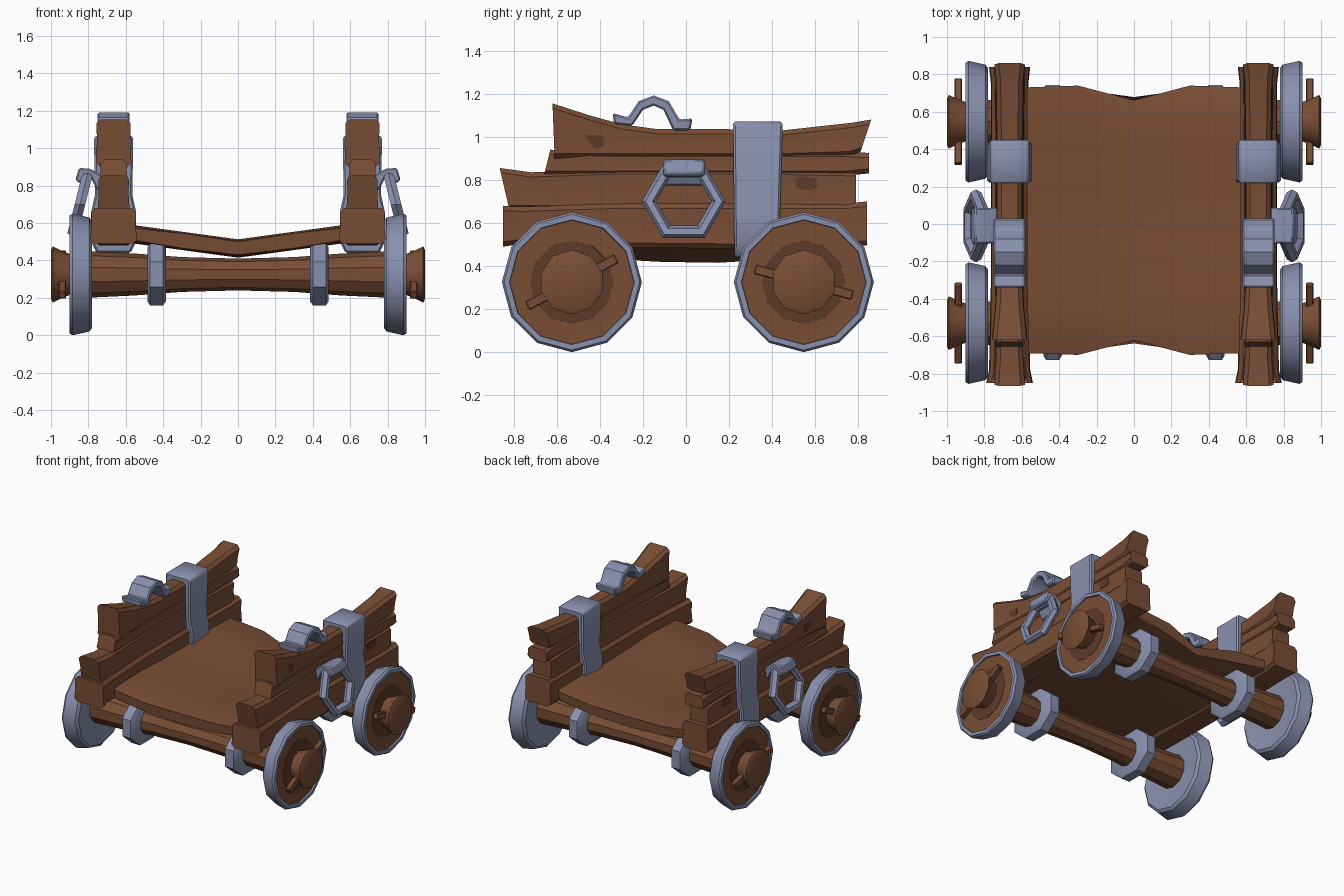
import bpy, bmesh
from math import sin, cos, pi, radians
from mathutils import Vector

if "Cube" in bpy.data.objects:
    bpy.data.objects.remove(bpy.data.objects["Cube"])


def material(name, rgb):
    m = bpy.data.materials.new(name)
    m.diffuse_color = (*rgb, 1)
    m.use_nodes = True
    m.node_tree.nodes["Principled BSDF"].inputs["Base Color"].default_value = m.diffuse_color
    return m


WOOD = material("wood", (0.19, 0.075, 0.035))
DARK = material("dark_wood", (0.11, 0.043, 0.022))
IRON = material("iron", (0.25, 0.28, 0.42))
WALL_X = 0.665


def loft(name, sections, mat, closed=False, mirror=True, bevel=0.0):
    """Skin a list of equal-length point loops; mirrored copies across x."""
    bm = bmesh.new()
    rings = [[bm.verts.new(p) for p in s] for s in sections]
    n = len(rings[0])
    pairs = list(zip(rings, rings[1:]))
    if closed:
        pairs.append((rings[-1], rings[0]))
    else:
        bm.faces.new(rings[0])
        bm.faces.new(rings[-1])
    for a, b in pairs:
        for i in range(n):
            j = (i + 1) % n
            bm.faces.new((a[i], a[j], b[j], b[i]))
    bmesh.ops.recalc_face_normals(bm, faces=bm.faces)
    if bevel:
        edges = [e for e in bm.edges if e.calc_face_angle(0) > 0.9]
        bmesh.ops.bevel(bm, geom=edges, offset=bevel, segments=1, affect='EDGES')
    if mirror:
        geo = bmesh.ops.duplicate(bm, geom=bm.verts[:] + bm.edges[:] + bm.faces[:])["geom"]
        for v in geo:
            if isinstance(v, bmesh.types.BMVert):
                v.co.x *= -1
        bmesh.ops.recalc_face_normals(bm, faces=bm.faces)
    for f in bm.faces:
        f.smooth = True
    for e in bm.edges:
        e.smooth = e.calc_face_angle(0) < radians(35)
    mesh = bpy.data.meshes.new(name)
    bm.to_mesh(mesh)
    bm.free()
    mesh.materials.append(mat)
    ob = bpy.data.objects.new(name, mesh)
    bpy.context.collection.objects.link(ob)
    return ob


def turned(name, profile, sides, cy, mat, sy=1.0, phase=0.0, mirror=True):
    """Turn (x, radius) points around a wheel axis parallel to x."""
    secs = [[(x, cy + sy * r * cos(2 * pi * i / sides + phase),
              0.325 + r * sin(2 * pi * i / sides + phase)) for i in range(sides)]
            for x, r in profile]
    return loft(name, secs, mat, mirror=mirror)


def plank(name, rows):
    """Rows of y, bottom, top, half width, slant of the end."""
    secs = []
    for y, zb, zt, w, dy in rows:
        c = 0.022
        loop = [(-w + c, zb), (w - c, zb), (w, zb + c), (w * .94, (zb + zt) / 2), (w * .96, zt - c),
                (w - c * 1.2, zt), (-w + c * 1.2, zt), (-w * .96, zt - c), (-w * .94, (zb + zt) / 2),
                (-w, zb + c)]
        secs.append([(WALL_X + x, y + dy * (z - zb) / (zt - zb), z) for x, z in loop])
    loft(name, secs, WOOD)


# Sagging floor
floor = []
for t, dz in ((-1, 0), (-.6, .008), (-.2, -.006), (.2, -.01), (.6, .006), (1, 0)):
    xs = (-.6, -.3, 0, .3, .6)
    top = [(x, .02 + t * (.71 - .06 * max(0, 1 - abs(x) / .3)), .505 + .136 * abs(x) + dz) for x in xs]
    floor.append(top + [(x, y, z - .08) for x, y, z in reversed(top)])
loft("floor", floor, WOOD, mirror=False, bevel=.01)

# Side walls, planks from bottom to top
plank("wall_plank_bottom", [(-.85, .49, .68, .125, 0), (-.78, .5, .675, .11, 0), (-.3, .485, .69, .1, 0),
                            (.3, .48, .69, .1, 0), (.75, .49, .69, .1, 0), (.84, .495, .7, .11, 0)])
plank("wall_plank_middle", [(-.82, .66, .855, .085, -.045), (-.7, .66, .835, .075, -.02),
                            (-.3, .66, .85, .075, 0), (.3, .66, .85, .075, 0), (.79, .66, .84, .08, 0)])
plank("wall_plank_upper", [(-.66, .82, .94, .074, .03), (-.3, .82, .93, .07, 0), (.3, .82, .93, .07, 0),
                           (.75, .82, .93, .072, 0), (.85, .83, .925, .082, 0)])
plank("wall_plank_top", [(-.61, .9, 1.155, .095, -.01), (-.45, .9, 1.1, .078, 0), (-.3, .9, 1.058, .07, 0),
                         (-.13, .9, 1.035, .07, 0), (.2, .9, 1.035, .07, 0), (.45, .9, 1.03, .07, 0),
                         (.76, .91, 1.065, .075, .01), (.81, .93, 1.08, .085, .05)])

# Wood knots
for y, z, x in ((-.43, .98, .737), (.56, .785, .74)):
    shape = [(-.055, .02), (-.03, .03), (.045, .025), (.05, -.02), (.02, -.035), (-.045, -.025)]
    loft("wood_knot", [[(xx, y + a, z + b) for a, b in shape] for xx in (x - .03, x + .003)], DARK)

# Iron strap wrapped round each wall
half = [(.09, .44), (.12, .5), (.12, .66), (.1, .75), (.105, 1.05), (.095, 1.07)]
outline = half + [(-x, z) for x, z in reversed(half)]
loft("wall_strap", [[(WALL_X + x, y + s * (z - .75), z) for x, z in outline]
                    for y, s in ((.222, -.01), (.44, .03))], IRON, bevel=.01)

# Arched handle on each wall top
outer = [(-.34, 1.11), (-.27, 1.09), (-.22, 1.165), (-.15, 1.192), (-.08, 1.165), (-.03, 1.08), (.03, 1.085)]
inner = [(.02, 1.03), (-.06, 1.03), (-.105, 1.125), (-.15, 1.145), (-.2, 1.125), (-.25, 1.05), (-.335, 1.06)]
loft("top_handle", [[(x, y, z) for y, z in outer + inner] for x in (.58, .75)], IRON, bevel=.008)

# Hanging six-sided ring and its bracket
ring = []
for i in range(6):
    a = i * pi / 3
    loop = []
    for k in range(6):
        b = k * pi / 3
        r = .162 + .033 * cos(b)
        z = r * sin(a)
        loop.append((.845 - .25 * z + .033 * sin(b), -.01 + r * cos(a), .70 + z))
    ring.append(loop)
loft("side_ring", ring, IRON, closed=True)
hook = [(.7, .76), (.755, .78), (.79, .85), (.82, .86), (.84, .81), (.87, .83), (.85, .895), (.79, .89), (.7, .84)]
loft("ring_bracket", [[(x, y, z) for x, z in hook] for y in (-.105, .085)], IRON, bevel=.008)

# Wheels, axles, hubs and pegs
for end, cy, angle in (("front", -.53, 28), ("rear", .547, -15)):
    turned(end + "_wheel_rim", [(.80, .1), (.78, .285), (.795, .305), (.885, .325), (.9, .315), (.9, .29),
                                (.87, .285), (.87, .1)], 12, cy, IRON)
    turned(end + "_wheel_face", [(.84, .288), (.888, .288), (.886, .195)], 12, cy, WOOD)
    turned(end + "_wheel_groove", [(.86, .195), (.888, .193), (.889, .1)], 12, cy, DARK)
    turned(end + "_hub", [(.86, .105), (.9, .11), (.95, .13), (.99, .15), (1.0, .13)], 10, cy, WOOD, phase=.3)
    bar = [(.82, .125), (.55, .112), (.3, .093), (0, .085)]
    turned(end + "_axle", [(-x, r) for x, r in bar] + [(x, r) for x, r in reversed(bar[:-1])],
           10, cy, WOOD, phase=pi / 10, mirror=False)
    turned(end + "_axle_clamp", [(.385, .155), (.4, .178), (.47, .178), (.485, .155)], 8, cy, IRON,
           sy=1.2, phase=pi / 8)
    a = radians(angle)
    d, n = Vector((0, cos(a), sin(a))), Vector((0, -sin(a), cos(a)))
    c = Vector((.94, cy, .325))
    loft(end + "_peg", [[c + d * s + n * v + Vector((u, 0, 0)) for u, v in
                         ((-.02, -.023), (.02, -.023), (.02, .023), (-.02, .023))] for s in (-.235, .235)],
         WOOD, bevel=.005)
